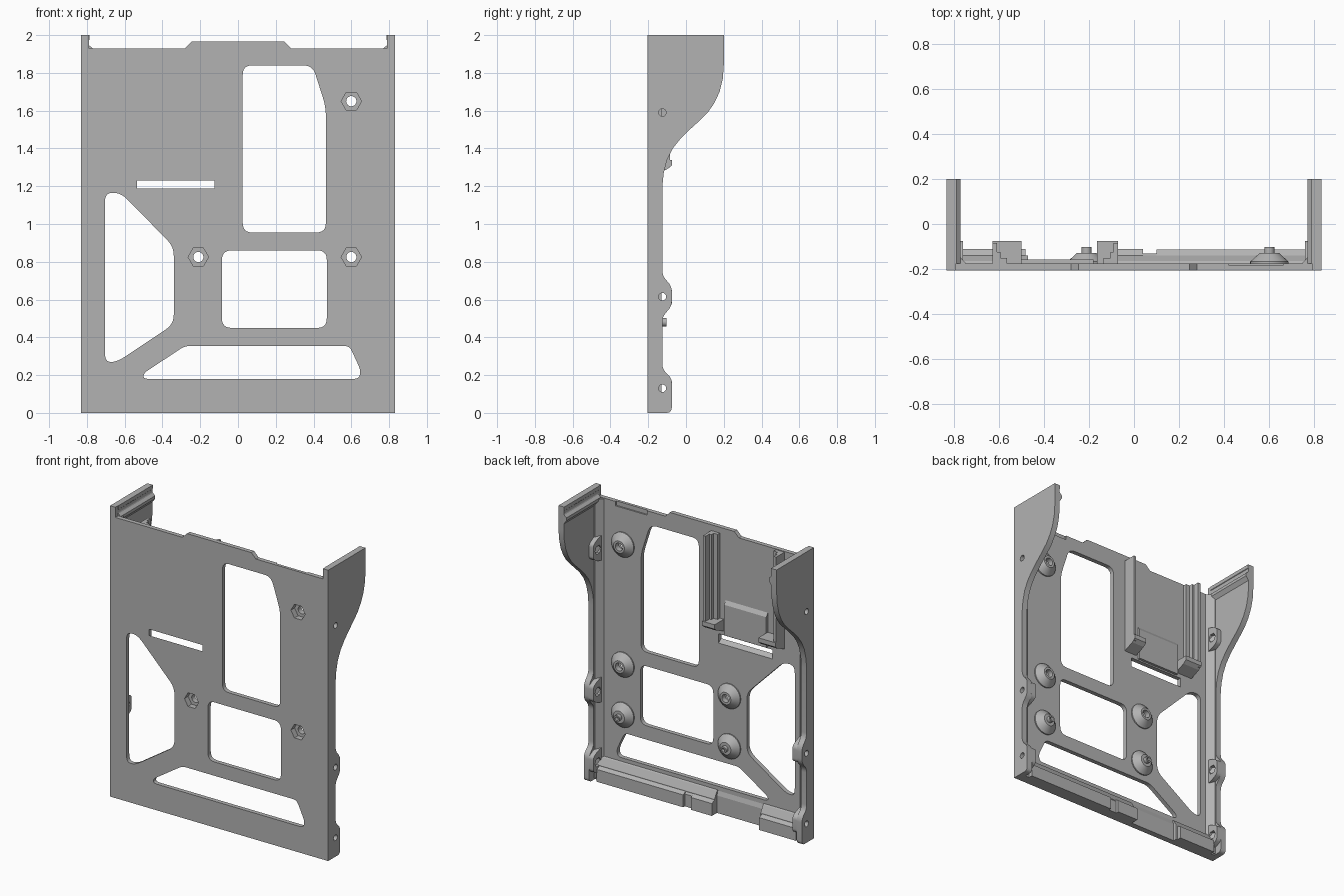
import bpy, bmesh, math
from mathutils import Vector

if "Cube" in bpy.data.objects:
    bpy.data.objects.remove(bpy.data.objects["Cube"], do_unlink=True)

grey = bpy.data.materials.new("plain grey")
grey.use_nodes = True
grey.diffuse_color = (0.45, 0.45, 0.45, 1)
grey.node_tree.nodes["Principled BSDF"].inputs["Base Color"].default_value = grey.diffuse_color

FRONT, BACK = -0.205, -0.175     # panel faces
INNER, OUTER = 0.79, 0.83        # side wall faces


def finish(name, bm):
    bmesh.ops.recalc_face_normals(bm, faces=bm.faces)
    mesh = bpy.data.meshes.new(name)
    bm.to_mesh(mesh)
    bm.free()
    mesh.materials.append(grey)
    ob = bpy.data.objects.new(name, mesh)
    bpy.context.collection.objects.link(ob)
    return ob


def prism(name, pts, axis, a, b):
    """Extrude a 2D outline along an axis from a to b."""
    def place(p, t):
        return {"x": (t, p[0], p[1]), "y": (p[0], t, p[1]), "z": (p[0], p[1], t)}[axis]
    bm = bmesh.new()
    low = [bm.verts.new(place(p, a)) for p in pts]
    high = [bm.verts.new(place(p, b)) for p in pts]
    bm.faces.new(low)
    bm.faces.new(high)
    n = len(pts)
    for i in range(n):
        j = (i + 1) % n
        bm.faces.new((low[i], low[j], high[j], high[i]))
    return finish(name, bm)


def box(name, x0, x1, y0, y1, z0, z1):
    return prism(name, [(x0, z0), (x1, z0), (x1, z1), (x0, z1)], "y", y0, y1)


def rounded(pts, r, steps=6):
    """Round every corner of a closed outline."""
    out = []
    for i, p in enumerate(pts):
        p, q, s = Vector(p), Vector(pts[i - 1]), Vector(pts[(i + 1) % len(pts)])
        a = p + (q - p).normalized() * min(r, (q - p).length * 0.45)
        b = p + (s - p).normalized() * min(r, (s - p).length * 0.45)
        for k in range(steps + 1):
            t = k / steps
            out.append(tuple(a * (1 - t) ** 2 + p * (2 * t * (1 - t)) + b * t * t))
    return out


def ring(cx, cy, r, n=32, turn=0):
    return [(cx + r * math.cos(math.tau * i / n + turn),
             cy + r * math.sin(math.tau * i / n + turn)) for i in range(n)]


def cut(ob, cutters):
    for c in cutters:
        c.hide_render = True
        mod = ob.modifiers.new("cut", "BOOLEAN")
        mod.operation, mod.solver, mod.object = "DIFFERENCE", "EXACT", c
        bpy.context.view_layer.objects.active = ob
        bpy.ops.object.modifier_apply(modifier=mod.name)
        bpy.data.objects.remove(c, do_unlink=True)


def smooth(ob):
    bpy.ops.object.select_all(action="DESELECT")
    ob.select_set(True)
    bpy.context.view_layer.objects.active = ob
    bpy.ops.object.shade_smooth_by_angle(angle=math.radians(25))


# Front panel with a raised top tab
panel = prism("front_panel", [(-0.82, 0), (0.82, 0), (0.82, 1.93), (0.28, 1.93), (0.245, 1.965),
                              (-0.245, 1.965), (-0.28, 1.93), (-0.82, 1.93)], "y", FRONT, BACK)

# Windows, slot and back recess
windows = [
    ([(0.025, 0.955), (0.465, 0.955), (0.465, 1.62), (0.395, 1.84), (0.025, 1.84)], 0.05),
    ([(-0.085, 0.45), (0.47, 0.45), (0.47, 0.86), (-0.085, 0.86)], 0.05),
    ([(-0.705, 0.27), (-0.64, 0.27), (-0.34, 0.47), (-0.34, 0.88), (-0.62, 1.165), (-0.705, 1.165)], 0.05),
    ([(-0.5, 0.18), (0.64, 0.18), (0.65, 0.225), (0.59, 0.355), (-0.28, 0.355), (-0.5, 0.21)], 0.03),
    ([(-0.535, 1.165), (-0.125, 1.165), (-0.125, 1.23), (-0.535, 1.23)], 0.003),
]
cut(panel, [prism("cutter", rounded(p, r), "y", -0.3, 0) for p, r in windows])
cut(panel, [box("cutter", 0.42, 0.66, -0.185, -0.1, 1.9, 1.95)])
prism("slot_ramp", [(FRONT, 1.164), (BACK, 1.164), (BACK, 1.166), (FRONT, 1.187)], "x", -0.535, -0.125)

# Standoffs: through-bored ones take a hex nut from the front, the others carry a post
nut_spots = [(0.6, 1.65), (0.6, 0.825), (-0.21, 0.825)]
post_spots = [(0.6, 0.48), (-0.21, 0.48)]
cut(panel, [prism("cutter", ring(x, z, 0.054, 6), "y", -0.3, -0.1) for x, z in nut_spots])
for x, z in nut_spots + post_spots:
    bm = bmesh.new()
    layers = [(FRONT + 0.002, 0.075), (BACK, 0.085), (BACK + 0.008, 0.085), (-0.128, 0.042)]
    if (x, z) in nut_spots:
        layers = layers[1:]
        layers[0] = (BACK - 0.01, 0.085)
    loops = [[bm.verts.new((px, y, pz)) for px, pz in ring(x, z, r)] for y, r in layers]
    bm.faces.new(loops[0])
    bm.faces.new(loops[-1])
    for lo, hi in zip(loops, loops[1:]):
        for i in range(len(lo)):
            j = (i + 1) % len(lo)
            bm.faces.new((lo[i], lo[j], hi[j], hi[i]))
    cone = finish("standoff", bm)
    if (x, z) in nut_spots:
        cut(cone, [prism("cutter", ring(x, z, 0.054, 6), "y", -0.3, -0.165),
                   prism("cutter", ring(x, z, 0.027), "y", -0.3, 0)])
    else:
        post = prism("standoff_post", ring(x, z, 0.022), "y", -0.14, -0.103)
        cut(post, [prism("cutter", ring(x, z, 0.012), "y", -0.125, 0)])
        smooth(post)
    smooth(cone)

# Side walls, mirrored
lug_heights = (0.13, 0.615, 1.59)
edge = [(-0.125, 1.2), (-0.118, 1.27), (-0.1, 1.34), (-0.07, 1.4), (-0.03, 1.45), (0.02, 1.5),
        (0.07, 1.545), (0.115, 1.59), (0.15, 1.64), (0.178, 1.7), (0.195, 1.77), (0.2, 1.84)]
lower = rounded([(FRONT, 0), (-0.075, 0), (-0.075, 0.185), (-0.125, 0.23), (-0.125, 0.51),
                 (-0.075, 0.565), (-0.075, 0.67), (-0.125, 0.725), (-0.125, 1.0)], 0.03)
lower = [(FRONT, 0)] + lower[7:-7]
for s, side in ((1, "left"), (-1, "right")):
    wall = prism(side + "_wall", lower + edge + [(0.2, 2), (FRONT, 2)], "x", s * INNER, s * OUTER)
    cut(wall, [prism("cutter", ring(-0.125, z, 0.02, 20), "x", s * 0.7, s * 0.9) for z in lug_heights])
    smooth(wall)

    # Sloped fillet between wall and panel
    prism(side + "_corner_fillet", [(s * 0.745, BACK), (s * 0.8, BACK), (s * 0.8, -0.13),
                                    (s * 0.785, -0.13)], "z", 0.01, 1.925)

    # Grooved guide along the top of the wall
    guide = [(0.8, 2), (0.787, 2), (0.787, 1.975), (0.796, 1.965), (0.787, 1.945),
             (0.77, 1.93), (0.77, 1.91), (0.792, 1.88), (0.8, 1.88)]
    prism(side + "_top_guide", [(s * x, z) for x, z in guide], "y", BACK, 0.2)

    # Screw lugs inside the wall
    for z in lug_heights:
        outline = rounded([(BACK, z - 0.09), (-0.12, z - 0.075), (-0.075, z - 0.05),
                           (-0.075, z + 0.05), (-0.12, z + 0.075), (BACK, z + 0.09)], 0.02)
        lug = prism(side + "_screw_lug", outline, "x", s * 0.757, s * (INNER + 0.005))
        cut(lug, [prism("cutter", ring(-0.125, z, 0.032, 6), "x", s * 0.7, s * 0.785),
                  prism("cutter", ring(-0.125, z, 0.02, 20), "x", s * 0.7, s * 0.9)])
        smooth(lug)

# Bottom rail: sloped shelf with a stepped lip and one gap
shelf = [(BACK, 0), (-0.14, 0), (-0.14, 0.105), (-0.165, 0.15), (BACK, 0.155)]
for x0, x1 in ((-0.79, -0.47), (-0.12, 0.79)):
    prism("bottom_shelf", shelf, "x", x0, x1)
prism("bottom_shelf_gap", [(BACK, 0), (-0.165, 0), (-0.165, 0.12), (BACK, 0.15)], "x", -0.47, -0.12)
for x0, x1, depth in ((-0.76, -0.48, -0.11), (-0.12, 0.04, -0.11), (0.04, 0.1, -0.13), (0.1, 0.76, -0.112)):
    prism("bottom_lip", [(-0.141, 0), (depth, 0), (depth, 0.085), (-0.141, 0.1)], "x", x0, x1)

# Board holder: two stepped rails, end claws and a backing pad
for outer, d, claw in ((-0.07, -1, 0.095), (-0.627, 1, 0.129)):
    rail = [(0, BACK), (0, -0.085), (0.02, -0.085), (0.02, -0.125), (0.035, -0.125),
            (0.035, -0.15), (0.065, -0.15), (0.065, BACK)]
    prism("holder_rail", [(outer + d * u, y) for u, y in rail], "z", 1.3, 1.925)
    prism("holder_claw", [(BACK, 1.26), (-0.1, 1.29), (-0.075, 1.31), (-0.075, 1.34), (BACK, 1.34)],
          "x", outer, outer + d * claw)
prism("holder_pad", [(BACK, 1.24), (-0.158, 1.24), (-0.158, 1.45), (BACK, 1.475)], "x", -0.5, -0.18)

smooth(panel)
